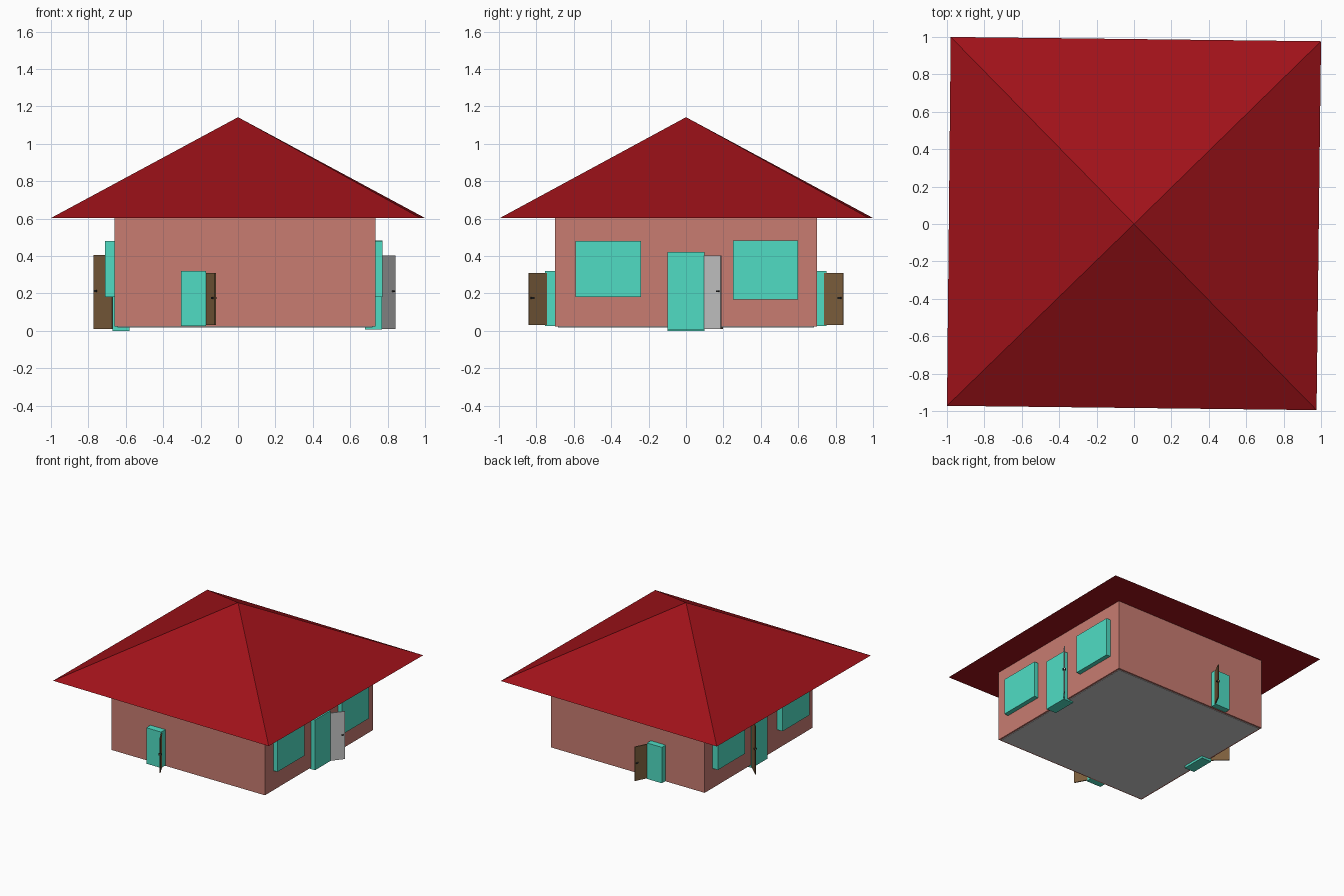
import bpy, bmesh
from math import atan2, hypot
from mathutils import Matrix, Vector

if "Cube" in bpy.data.objects:
    bpy.data.objects.remove(bpy.data.objects["Cube"])


def material(name, rgb):
    m = bpy.data.materials.new(name)
    m.diffuse_color = (*rgb, 1)
    m.use_nodes = True
    m.node_tree.nodes["Principled BSDF"].inputs["Base Color"].default_value = m.diffuse_color
    return m


TEAL = material("teal", (0.08, 0.72, 0.55))
BRICK = material("brick", (0.58, 0.20, 0.165))
RED = material("roof_red", (0.35, 0.006, 0.01))
BROWN = material("brown_wood", (0.20, 0.11, 0.045))
DARK = material("dark_metal", (0.03, 0.03, 0.03))


def add(name, bm, mat=None):
    bmesh.ops.recalc_face_normals(bm, faces=bm.faces)
    me = bpy.data.meshes.new(name)
    bm.to_mesh(me)
    bm.free()
    ob = bpy.data.objects.new(name, me)
    bpy.context.collection.objects.link(ob)
    if mat:
        me.materials.append(mat)
    return ob


def box(name, x, y, z, mat=None):
    """Box from (min, max) ranges."""
    bm = bmesh.new()
    size = [r[1] - r[0] for r in (x, y, z)]
    mid = [(r[0] + r[1]) / 2 for r in (x, y, z)]
    bmesh.ops.create_cube(bm, size=1, matrix=Matrix.Translation(mid) @ Matrix.Diagonal((*size, 1)))
    return add(name, bm, mat)


def leaf(name, hinge, tip, z, mat):
    """Open door leaf standing between two plan points, with a handle."""
    (x0, y0), (x1, y1) = hinge, tip
    length = hypot(x1 - x0, y1 - y0)
    turn = Matrix.Rotation(atan2(y1 - y0, x1 - x0), 4, 'Z')
    base = Matrix.Translation((x0, y0, 0)) @ turn
    zm = (z[0] + z[1]) / 2
    bm = bmesh.new()
    bmesh.ops.create_cube(bm, size=1, matrix=base @ Matrix.Translation((length / 2, 0, zm))
                          @ Matrix.Diagonal((length, 0.008, z[1] - z[0], 1)))
    add(name, bm, mat)
    bm = bmesh.new()
    bmesh.ops.create_cube(bm, size=1, matrix=base @ Matrix.Translation((length - 0.018, 0, zm + 0.005))
                          @ Matrix.Diagonal((0.018, 0.024, 0.009, 1)))
    add(name + "_handle", bm, DARK)


# Body and floor
box("walls", (-0.66, 0.735), (-0.70, 0.70), (0.022, 0.603), BRICK)
box("floor", (-0.645, 0.72), (-0.685, 0.685), (0.018, 0.024))

# Hipped roof, turned very slightly on the walls
bm = bmesh.new()
eaves = [bm.verts.new((x, y, 0.603)) for x, y in
         ((-1, -0.972), (0.976, -0.995), (1, 0.977), (-0.98, 1))]
apex = bm.verts.new((0, 0, 1.142))
bm.faces.new(eaves)
for i in range(4):
    bm.faces.new((eaves[i], eaves[(i + 1) % 4], apex))
add("roof", bm, RED)

# Windows, two on each side wall
for side, x in (("right", (0.68, 0.772)), ("left", (-0.71, -0.62))):
    box(side + "_front_window", x, (-0.59, -0.24), (0.182, 0.48), TEAL)
    box(side + "_back_window", x, (0.25, 0.60), (0.168, 0.484) if side == "right" else (0.185, 0.48), TEAL)

# Large side doors
box("right_doorway", (0.68, 0.77), (-0.10, 0.10), (0.008, 0.42), TEAL)
leaf("right_door", (0.768, 0.10), (0.838, 0.188), (0.01, 0.402), None)
box("left_doorway", (-0.67, -0.58), (-0.10, 0.10), (0.0, 0.42), TEAL)
leaf("left_door", (-0.67, 0.10), (-0.77, 0.195), (0.01, 0.405), BROWN)

# Small front and back doors
for name, s, out in (("front", -1, 0.755), ("back", 1, 0.75)):
    box(name + "_doorway", (-0.305, -0.17), sorted((s * 0.66, s * out)), (0.025, 0.32), TEAL)
    leaf(name + "_door", (-0.172, s * (out - 0.01)), (-0.122, s * 0.84), (0.03, 0.31), BROWN)
